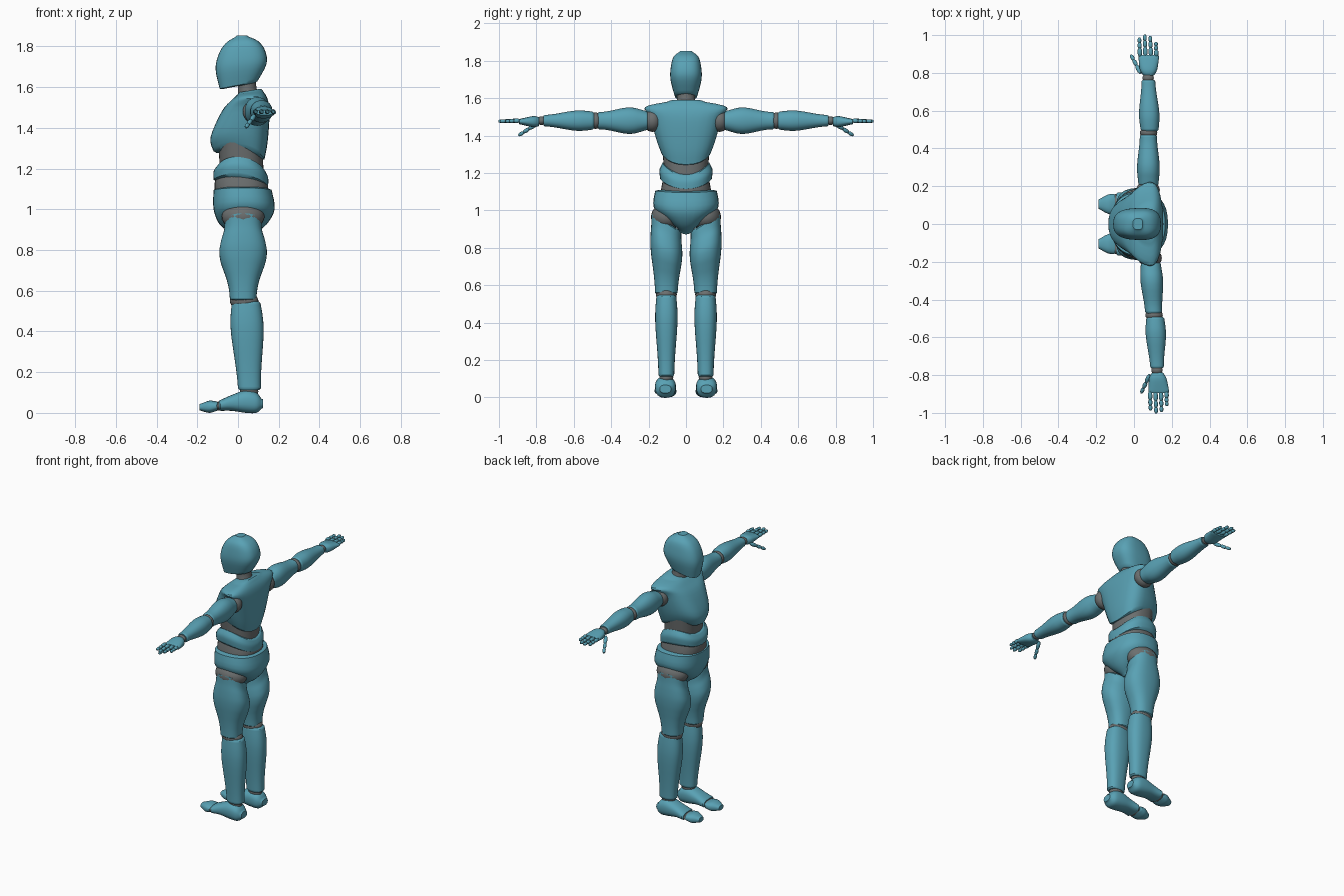
import bpy, bmesh, math
from mathutils import Vector

cube = bpy.data.objects.get("Cube")
if cube:
    bpy.data.objects.remove(cube, do_unlink=True)


def material(name, *rgb):
    mat = bpy.data.materials.new(name)
    mat.use_nodes = True
    mat.diffuse_color = (*rgb, 1)
    shader = next(n for n in mat.node_tree.nodes if n.type == 'BSDF_PRINCIPLED')
    shader.inputs["Base Color"].default_value = (*rgb, 1)
    return mat


TEAL = material("teal shell", .1, .36, .46)
GREY = material("dark grey joint", .15, .16, .16)


# Frames turn (depth, width, length) into world coordinates for one side
def body_frame(side, centre=0):
    return lambda depth, width, length: Vector((depth, side * (centre + width), length))


def arm_frame(side, height=0):
    # The arm line is turned slightly about the vertical
    return lambda depth, width, length: Vector((depth - .03 * side * length,
                                                side * length, height + width))


def foot_frame(side, centre):
    return lambda depth, width, length: Vector((length, side * (centre + width), depth))


def mix(start, end, t):
    return start + (end - start) * t


def catmull(before, start, end, after, t):
    return [.5 * (2 * b + (c - a) * t + (2 * a - 5 * b + 4 * c - d) * t * t
                  + (3 * b - a - 3 * c + d) * t ** 3)
            for a, b, c, d in zip(before, start, end, after)]


def finish(name, bm, mat):
    bmesh.ops.recalc_face_normals(bm, faces=bm.faces)
    mesh = bpy.data.meshes.new(name)
    bm.to_mesh(mesh)
    bm.free()
    mesh.materials.append(mat)
    mesh.shade_smooth()
    mesh.set_sharp_from_angle(angle=math.radians(40))
    bpy.context.collection.objects.link(bpy.data.objects.new(name, mesh))


def loft(name, rings, frame, mat=TEAL, power=2.4, taper=0, rim=.008, segments=32,
         steps=4, lean=(0, 0), tilt=(0, 0), arch=(0, 0)):
    """Skin rings of (front, back, length, half width) with rounded-off ends.
    Lean, tilt and arch raise the back, the outer side and both sides of the rims."""
    padded = [rings[0], *rings, rings[-1]]
    path = [catmull(*padded[i:i + 4], k / steps)
            for i in range(len(rings) - 1) for k in range(steps)] + [rings[-1]]
    bm = bmesh.new()

    def add_ring(index, scale=1, push=0):
        front, back, length, width = path[index]
        t = index / (len(path) - 1)
        verts = []
        for k in range(segments):
            angle = 2 * math.pi * k / segments
            u, v = [math.copysign(abs(f) ** (2 / power), f) * scale
                    for f in (math.cos(angle), math.sin(angle))]
            rise = mix(*lean, t) * u + mix(*tilt, t) * v + mix(*arch, t) * v * v
            verts.append(bm.verts.new(frame(mix(front, back, (1 + u) / 2),
                                            width * v * (1 + taper * u),
                                            length + rise + push)))
        return verts

    last = len(path) - 1
    push = math.copysign(rim, rings[-1][2] - rings[0][2])
    loops = [add_ring(0, .86, -push), *map(add_ring, range(len(path))),
             add_ring(last, .86, push)]
    for low, high in zip(loops, loops[1:]):
        for k in range(segments):
            bm.faces.new((low[k - 1], low[k], high[k], high[k - 1]))
    bm.faces.new(loops[0])
    bm.faces.new(loops[-1])
    finish(name, bm, mat)


def muscle(start, end, depth_swell, width_swell, skew, count=9):
    """Rings that swell between two ends; skew moves the thickest place."""
    rings = []
    for k in range(count):
        t = k / (count - 1)
        swell = math.sin(math.pi * t ** skew) ** 2
        front, back, length, width = (mix(a, b, t) for a, b in zip(start, end))
        rings.append((front - depth_swell * swell, back + depth_swell * swell,
                      length, width + width_swell * swell))
    return rings


def ball(name, centre, *size):
    bm = bmesh.new()
    bmesh.ops.create_uvsphere(bm, u_segments=24, v_segments=14, radius=1)
    for vert in bm.verts:
        vert.co = centre + vert.co * Vector(size)
    finish(name, bm, GREY)


def knuckle(name, start, end, radius):
    """Finger segment, narrow at both tips."""
    line = end - start
    turn = Vector((0, 0, 1)).rotation_difference(line)
    rings = []
    for k in range(6):
        t = k / 5
        size = radius * (.6 + .4 * math.sin(math.pi * t) ** .5 if 0 < k < 5 else .6)
        rings.append((-size, size, t * line.length, size))
    loft(name, rings, lambda *point: start + turn @ Vector(point),
         power=2, rim=.002, segments=12, steps=2)


# Head and neck
middle = body_frame(1)
loft("head", [(-.09, .095, 1.61, .06), (-.11, .14, 1.7, .083), (-.095, .133, 1.77, .08),
              (-.06, .1, 1.82, .066), (-.01, .05, 1.848, .035)],
     middle, power=2.7, taper=.06, rim=.005, lean=(.018, 0))
loft("neck", [(0, .11, 1.54, .06), (0, .09, 1.6, .047), (0, .09, 1.68, .05)],
     middle, GREY, power=2)

# Torso shells with flexible sections between them
loft("chest", [(-.12, .13, 1.265, .125), (-.135, .145, 1.34, .15), (-.08, .155, 1.475, .185),
               (-.03, .145, 1.54, .21), (0, .12, 1.575, .1)],
     middle, power=2.6, taper=.2, lean=(-.02, .01), arch=(.05, 0))
loft("upper_waist", [(-.09, .125, 1.2, .115), (-.1, .12, 1.36, .13)],
     middle, GREY, lean=(-.02, 0))
loft("abdomen", [(-.12, .148, 1.13, .138), (-.12, .148, 1.17, .142), (-.1, .135, 1.2, .125)],
     middle, lean=(-.015, -.015), arch=(.04, .055))
loft("lower_waist", [(-.11, .14, 1.06, .14), (-.115, .148, 1.12, .132), (-.1, .13, 1.18, .12)],
     middle, GREY, lean=(0, -.01))
loft("pelvis", [(-.12, .165, 1.095, .165), (-.12, .18, 1, .172), (-.09, .14, .925, .105),
                (-.03, .08, .88, .05)], middle, arch=(.01, .03))

for side, suffix in ((1, "_left"), (-1, "_right")):
    body, arm = body_frame(side), arm_frame(side)

    # Leg
    leg = body_frame(side, .105)
    ball("hip_joint" + suffix, leg(.025, 0, .965), .105, .082, .075)
    loft("thigh" + suffix, muscle((-.04, .09, .56, .06), (-.065, .115, .93, .08),
                                  .037, .013, 1.3), leg, tilt=(0, .05))
    ball("knee" + suffix, leg(.03, 0, .55), .07, .056, .045)
    loft("shin" + suffix, muscle((-.03, .11, .54, .053), (0, .112, .12, .042),
                                 .015, .01, .6), leg)
    ball("ankle" + suffix, leg(.055, 0, .105), .045, .037, .03)

    # Foot
    foot = foot_frame(side, .11)
    loft("foot" + suffix, [(.02, .07, .115, .035), (0, .1, .09, .052), (0, .112, .04, .056),
                           (.01, .088, -.03, .053), (.01, .064, -.085, .058)], foot)
    ball("toe_joint" + suffix, body(-.095, .11, .033), .022, .05, .022)
    loft("toes" + suffix, [(.01, .056, -.105, .054), (0, .06, -.14, .05),
                           (.01, .046, -.18, .028)], foot_frame(side, .105))

    # Arm
    sleeve = arm_frame(side, 1.48)
    ball("shoulder_joint" + suffix, sleeve(.08, 0, .18), .062, .05, .06)
    loft("upper_arm" + suffix, muscle((.03, .135, .21, .05), (.045, .135, .465, .046),
                                      .01, .022, .7), sleeve, power=2.2)
    ball("elbow" + suffix, sleeve(.092, 0, .483), .046, .032, .044)
    loft("forearm" + suffix, muscle((.05, .145, .5, .048), (.063, .135, .755, .03),
                                    .01, .012, .65), sleeve, power=2.2)
    ball("wrist" + suffix, sleeve(.098, 0, .773), .03, .026, .023)

    # Hand and digits
    loft("palm" + suffix, [(.07, .132, .79, .025), (.055, .148, .82, .029),
                           (.05, .16, .89, .014)], arm_frame(side, 1.475), rim=.004)
    digits = [("thumb", arm(.058, 1.462, .8), arm(.012, 1.402, .893))]
    reach = {"index": .985, "middle": 1, "ring": .993, "little": .962}
    for i, (finger, tip) in enumerate(reach.items()):
        depth = .058 + .029 * i
        digits.append((finger + "_finger", arm(depth, 1.48, .89), arm(depth, 1.477, tip)))
    joints = (0, .42, .73, 1)
    for digit, start, end in digits:
        for j, (near, far) in enumerate(zip(joints, joints[1:])):
            knuckle(f"{digit}_segment_{j + 1}{suffix}", start.lerp(end, near),
                    start.lerp(end, far), .012 - .001 * j)
